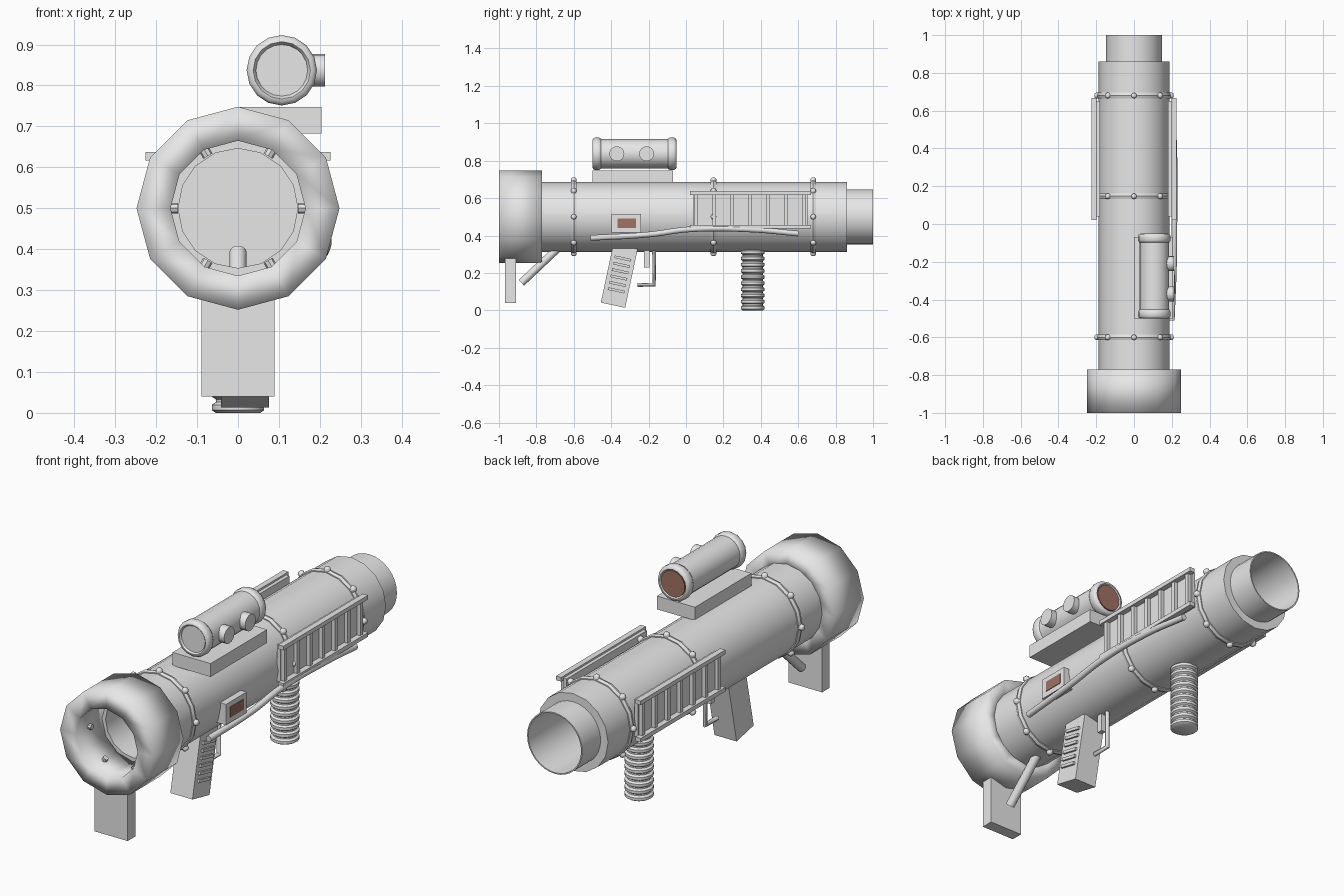
import bpy, bmesh, math
from mathutils import Vector, Matrix

old = bpy.data.objects.get("Cube")
if old:
    bpy.data.objects.remove(old, do_unlink=True)


def material(name, colour):
    m = bpy.data.materials.new(name)
    m.use_nodes = True
    m.diffuse_color = (*colour, 1)
    m.node_tree.nodes["Principled BSDF"].inputs["Base Color"].default_value = (*colour, 1)
    return m


GREY = material("light grey", (0.8, 0.8, 0.8))
BROWN = material("red brown", (0.36, 0.17, 0.12))
AXIS_Z = 0.5
X, Y, Z = Vector((1, 0, 0)), Vector((0, 1, 0)), Vector((0, 0, 1))


def finish(name, bm, mat, smooth):
    """Turn a bmesh into an object; smooth is None, an angle in degrees, or 180 for everywhere."""
    bmesh.ops.recalc_face_normals(bm, faces=bm.faces)
    mesh = bpy.data.meshes.new(name)
    bm.to_mesh(mesh)
    bm.free()
    mesh.materials.append(mat)
    ob = bpy.data.objects.new(name, mesh)
    bpy.context.collection.objects.link(ob)
    if smooth:
        bpy.ops.object.select_all(action='DESELECT')
        ob.select_set(True)
        bpy.context.view_layer.objects.active = ob
        if smooth == 180:
            bpy.ops.object.shade_smooth()
        else:
            bpy.ops.object.shade_smooth_by_angle(angle=math.radians(smooth))
    return ob


def box(name, centre, size, tilt=0, mat=GREY):
    bm = bmesh.new()
    m = Matrix.Translation(centre) @ Matrix.Rotation(tilt, 4, 'X') @ Matrix.Diagonal((*size, 1))
    bmesh.ops.create_cube(bm, size=1, matrix=m)
    return finish(name, bm, mat, None)


def lathe(name, profile, n, origin, axis, mat=GREY, smooth=35):
    """Spin a closed (radius, height) profile around an axis."""
    bm = bmesh.new()
    vs = [bm.verts.new((r, 0, h)) for r, h in profile]
    es = [bm.edges.new((a, b)) for a, b in zip(vs, vs[1:] + vs[:1])
          if a.co.x > 0 or b.co.x > 0]
    bmesh.ops.spin(bm, geom=vs + es, cent=(0, 0, 0), axis=(0, 0, 1),
                   angle=2 * math.pi, steps=n, use_duplicate=False)
    bmesh.ops.remove_doubles(bm, verts=bm.verts, dist=1e-5)
    turn = Z.rotation_difference(axis).to_matrix().to_4x4()
    bm.transform(Matrix.Translation(origin) @ turn)
    return finish(name, bm, mat, smooth)


def cylinder(name, r, start, end, n=16, mat=GREY):
    start, end = Vector(start), Vector(end)
    d = end - start
    return lathe(name, [(0, 0), (r, 0), (r, d.length), (0, d.length)], n, start, d.normalized(), mat)


def pipe(name, points, r, kind):
    cu = bpy.data.curves.new(name, 'CURVE')
    cu.dimensions = '3D'
    cu.bevel_depth, cu.bevel_resolution, cu.use_fill_caps = r, 2, True
    cu.resolution_u = 6
    sp = cu.splines.new(kind)
    if kind == 'BEZIER':
        sp.bezier_points.add(len(points) - 1)
        for p, co in zip(sp.bezier_points, points):
            p.co = co
            p.handle_left_type = p.handle_right_type = 'AUTO'
    else:
        sp.points.add(len(points) - 1)
        for p, co in zip(sp.points, points):
            p.co = (*co, 1)
    cu.materials.append(GREY)
    ob = bpy.data.objects.new(name, cu)
    bpy.context.collection.objects.link(ob)
    bpy.ops.object.select_all(action='DESELECT')
    ob.select_set(True)
    bpy.context.view_layer.objects.active = ob
    bpy.ops.object.convert(target='MESH')
    bpy.ops.object.shade_smooth_by_angle(angle=math.radians(50))


def radial(angle, r, y):
    return Vector((r * math.cos(angle), y, AXIS_Z + r * math.sin(angle)))


centre = (0, 0, AXIS_Z)

# Main tube, narrow rear tube, inner wall and flared front collar
lathe("main_tube", [(0.146, -0.8), (0.187, -0.8), (0.187, 0.86), (0.146, 0.86)], 16, centre, Y)
lathe("rear_tube", [(0.141, 0.5), (0.147, 0.5), (0.147, 1), (0.141, 1)], 32, centre, Y)
cylinder("inner_wall", 0.147, (0, -0.01, AXIS_Z), (0, 0.01, AXIS_Z), 32)
lathe("front_collar", [(0.165, -1), (0.248, -1), (0.248, -0.77), (0.165, -0.77)],
      12, centre, Y, smooth=180)

# Small studs inside the collar
for i in range(6):
    a = i * math.pi / 3
    cylinder("collar_stud", 0.013, radial(a, 0.175, -0.9), radial(a, 0.147, -0.9), 8)

# Clamp rings with eight bolts each
for y in (-0.6, 0.147, 0.68):
    lathe("clamp_ring", [(0.18, -0.015), (0.192, -0.015), (0.197, 0), (0.192, 0.015), (0.18, 0.015)],
          16, (0, y, AXIS_Z), Y)
    for i in range(8):
        a = i * math.pi / 4
        direction = radial(a, 1, 0) - Vector(centre)
        lathe("ring_bolt", [(0, 0), (0.015, 0), (0.015, 0.022), (0.009, 0.029), (0, 0.029)],
              8, radial(a, 0.18, y), direction, smooth=60)

# Ladder-like side rails
for side in (1, -1):
    box("rail_plate", (side * 0.19, 0.345, 0.538), (0.018, 0.61, 0.18))
    for z in (0.627, 0.447):
        box("rail_bar", (side * 0.212, 0.345, z), (0.028, 0.645, 0.02))
    for i in range(7):
        box("rail_post", (side * 0.206, 0.055 + 0.096 * i, 0.537), (0.022, 0.02, 0.17))

# Cable pipe and control box on the left
pipe("side_pipe", [(0.2, -0.51, 0.387), (0.212, -0.2, 0.405), (0.214, 0.02, 0.433),
                   (0.214, 0.35, 0.432), (0.205, 0.6, 0.41)], 0.015, 'BEZIER')
box("control_box", (0.185, -0.32, 0.465), (0.06, 0.157, 0.1))
box("control_screen", (0.215, -0.317, 0.466), (0.006, 0.1, 0.05), mat=BROWN)

# Sight with mount, end rings, lenses and knobs
box("sight_mount", (0.102, -0.284, 0.715), (0.203, 0.43, 0.064))
SX, SZ = 0.107, 0.837
cylinder("sight_body", 0.078, (SX, -0.48, SZ), (SX, -0.07, SZ), 20)
for y in (-0.476, -0.075):
    lathe("sight_end_ring", [(0.062, -0.014), (0.07, -0.024), (0.08, -0.022), (0.086, -0.012),
                             (0.086, 0.012), (0.08, 0.022), (0.07, 0.024), (0.062, 0.014)],
          16, (SX, y, SZ), Y, smooth=60)
cylinder("front_lens", 0.063, (SX, -0.493, SZ), (SX, -0.47, SZ), 20)
cylinder("rear_lens", 0.063, (SX, -0.08, SZ), (SX, -0.053, SZ), 20, BROWN)
for y in (-0.37, -0.21):
    cylinder("sight_knob", 0.04, (SX + 0.06, y, SZ), (0.213, y, SZ), 16)

# Front foot plate and diagonal strut
box("foot_plate", (0, -0.938, 0.16), (0.178, 0.058, 0.24))
cylinder("diagonal_strut", 0.021, (0, -0.88, 0.147), (0, -0.62, 0.393), 12)

# Slanted pistol grip with side ridges
LEAN = -0.21
box("pistol_grip", (0.017, -0.357, 0.184), (0.118, 0.133, 0.32), LEAN)
for i in range(6):
    h = 0.08 + 0.034 * i
    box("grip_ridge", (0.077, -0.39 - math.sin(LEAN) * h, 0.027 + h), (0.018, 0.09, 0.014), LEAN)

# Trigger and its guard
pipe("trigger_guard", [(0.017, -0.17, 0.33), (0.017, -0.17, 0.136), (0.017, -0.26, 0.136)], 0.011, 'POLY')
box("trigger", (0.017, -0.21, 0.28), (0.025, 0.028, 0.1))

# Ribbed fore grip
RIBS, TOP = 10, 0.33
step = TOP / RIBS
profile = [(0, 0)]
for i in range(RIBS):
    profile += [(r, (i + t) * step) for r, t in
                ((0.054, 0), (0.064, 0.2), (0.064, 0.6), (0.054, 0.8))]
profile += [(0.054, TOP), (0, TOP)]
lathe("fore_grip", profile, 20, (0, 0.357, 0), Z)
